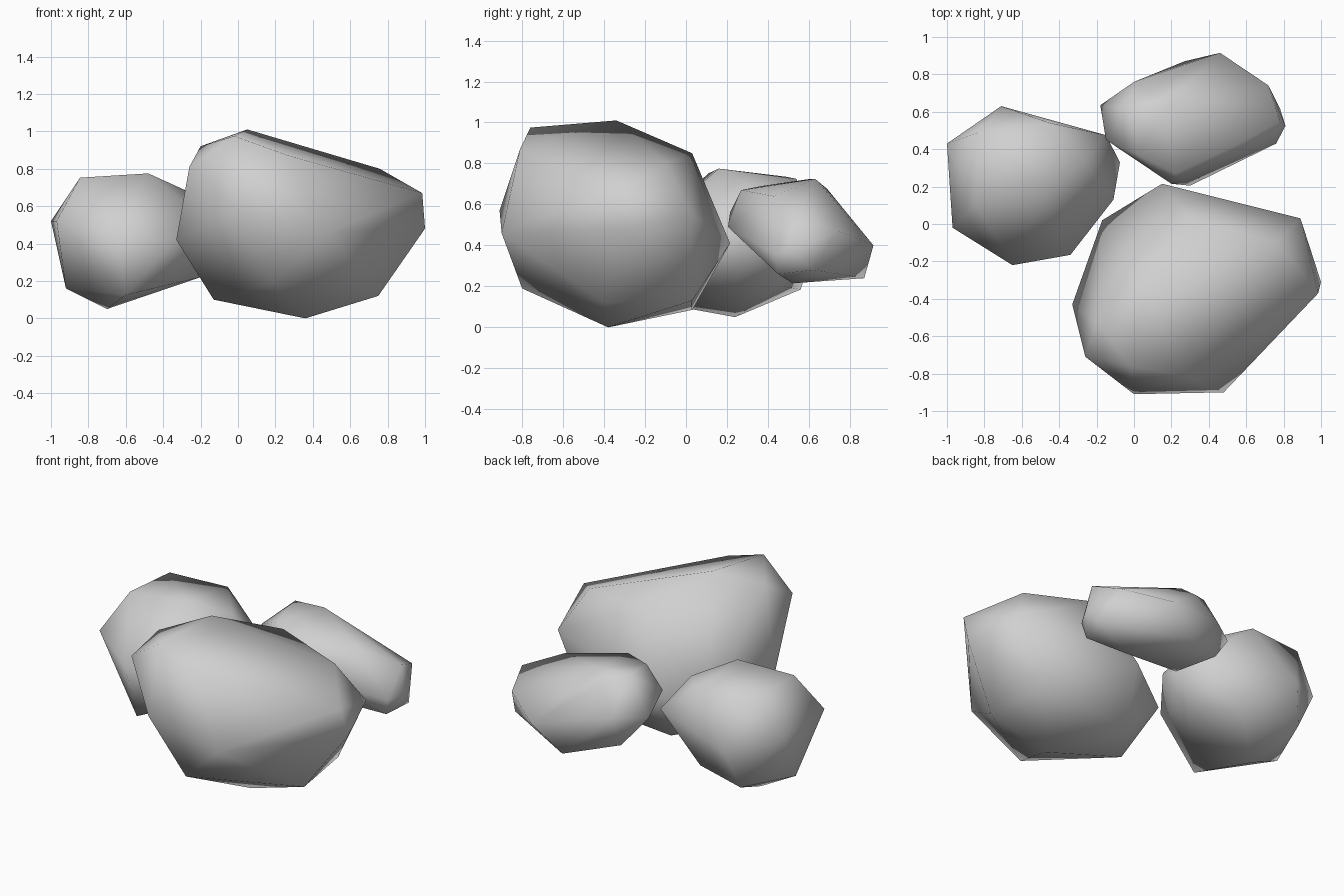
import bpy, bmesh

# One grey stone colour
stone = bpy.data.materials.new("stone_grey")
stone.diffuse_color = (0.63, 0.63, 0.63, 1)


def boulder(name, corners):
    """Faceted boulder: convex hull round its corner points, smooth shaded."""
    bm = bmesh.new()
    for p in corners:
        bm.verts.new(p)
    hull = bmesh.ops.convex_hull(bm, input=bm.verts)
    loose = {g for g in hull["geom_interior"] + hull["geom_unused"]
             if isinstance(g, bmesh.types.BMVert)}
    bmesh.ops.delete(bm, geom=list(loose), context='VERTS')
    bmesh.ops.recalc_face_normals(bm, faces=bm.faces)
    for f in bm.faces:
        f.smooth = True
    me = bpy.data.meshes.new(name)
    bm.to_mesh(me)
    bm.free()
    me.materials.append(stone)
    ob = bpy.data.objects.new(name, me)
    bpy.context.collection.objects.link(ob)
    return ob


# Large boulder at the front right
boulder("large_boulder", [
    (.05, -.34, 1.01), (-.02, -.76, .975), (-.20, -.52, .92), (.30, .03, .85),
    (.757, -.10, .80), (.985, -.37, .67), (.27, -.81, .87),
    (-.26, -.71, .81),
    (1.0, -.31, .48), (.89, .03, .55), (.15, .215, .41),
    (-.17, .02, .32), (-.33, -.43, .42),
    (.0, -.91, .57), (.48, -.90, .46),
    (.19, -.80, .19), (-.13, -.27, .10), (.36, -.38, .0), (.75, -.40, .12),
    (.69, .03, .13), (.085, .03, .085)])

# Medium boulder on the left
boulder("medium_boulder", [
    (-.845, .11, .752), (-.48, .16, .775), (-.83, .49, .735), (-.45, .54, .725),
    (-.27, .33, .68),
    (-1.0, .43, .52), (-.97, -.02, .52), (-.71, .63, .42), (-.15, .475, .49),
    (-.075, .33, .40), (-.11, .13, .48), (-.34, -.165, .42), (-.65, -.22, .45),
    (-.92, .20, .16), (-.70, .24, .05), (-.60, -.17, .125),
    (-.78, .56, .185), (-.43, .47, .20), (-.20, .25, .22)])

# Small boulder at the back right
boulder("small_boulder", [
    (-.02, .61, .725), (.17, .63, .725), (.10, .69, .675),
    (.22, .27, .67), (.02, .37, .69),
    (.56, .43, .64), (.78, .55, .55),
    (.20, .215, .56), (.30, .205, .49), (-.15, .45, .60), (-.18, .635, .50),
    (.0, .76, .50), (.46, .915, .40), (.72, .74, .47), (.81, .525, .38),
    (.27, .87, .24), (-.03, .70, .31), (.78, .62, .28), (.76, .43, .36),
    (.74, .45, .26), (.50, .52, .215), (.10, .50, .25)])
